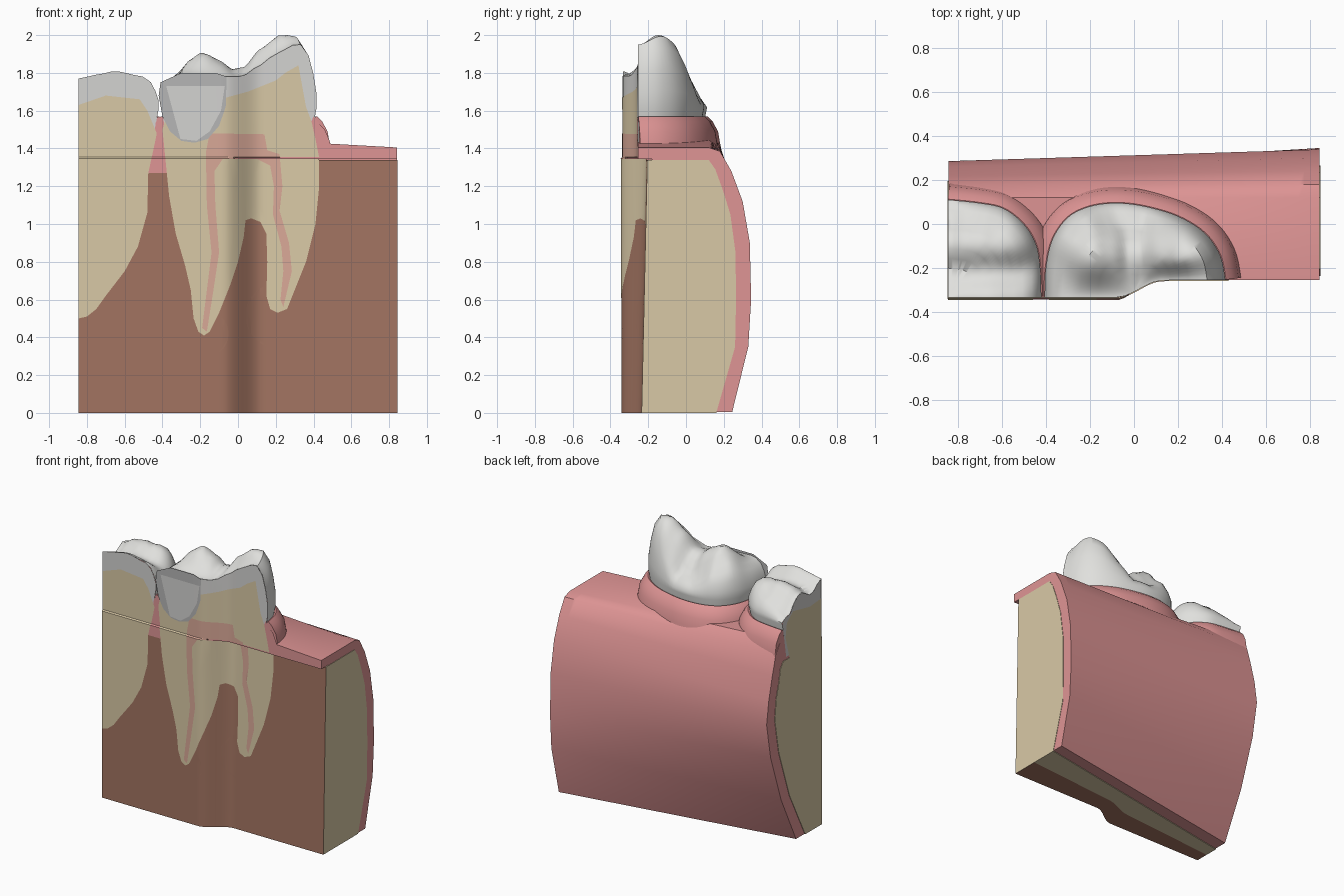
import bpy, bmesh, math
from mathutils import Vector

if "Cube" in bpy.data.objects:
    bpy.data.objects.remove(bpy.data.objects["Cube"])

def mat(name, r, g, b):
    m = bpy.data.materials.new(name)
    m.diffuse_color = [((c / 255 + .055) / 1.055) ** 2.4 for c in (r, g, b)] + [1]
    m.use_nodes = True
    m.node_tree.nodes["Principled BSDF"].inputs["Base Color"].default_value = m.diffuse_color
    return m

BROWN = mat("spongy_bone_brown", 162, 116, 97)
BEIGE = mat("dentin_beige", 217, 201, 166)
PINK = mat("gum_pink", 223, 149, 149)
PULP = mat("pulp_tan", 217, 168, 151)
ENAMEL = mat("enamel_white", 224, 224, 221)
SECTION = mat("enamel_cut_grey", 212, 211, 209)
CAVITY = mat("cavity_grey", 182, 182, 182)

def lerp(a, b, t):
    return a + (b - a) * t

def smooth(t):
    t = max(0, min(1, t))
    return t * t * (3 - 2 * t)

def curve(pts, x):
    # smooth-stepped height along x
    if x <= pts[0][0]:
        return pts[0][1]
    for (a, za), (b, zb) in zip(pts, pts[1:]):
        if x <= b:
            t = (x - a) / (b - a)
            return lerp(za, zb, .5 * t + .5 * smooth(t))
    return pts[-1][1]

def front(x, z):
    # the curved cutting plane, with a small step at z = 1.35
    t = smooth((x + .08) / .21)
    hi = lerp(-.333, -.255, t)
    lo = lerp(-.341, -.235 + .03 * min(z, 1.34) / 1.34, t)
    return lerp(lo, hi, max(0, min(1, (z - 1.346) / .008)))

XS = [-.842 + 1.684 * i / 72 for i in range(73)]

def finish(bm, name, mats, axis=None, angle=40):
    bmesh.ops.recalc_face_normals(bm, faces=bm.faces)
    if axis is not None:
        if sum(f.normal.dot(axis) * f.calc_area() for f in bm.faces) < -1e-4:
            bmesh.ops.reverse_faces(bm, faces=bm.faces)
    me = bpy.data.meshes.new(name)
    bm.to_mesh(me)
    bm.free()
    ob = bpy.data.objects.new(name, me)
    bpy.context.collection.objects.link(ob)
    for m in mats:
        me.materials.append(m)
    bpy.ops.object.select_all(action='DESELECT')
    ob.select_set(True)
    bpy.context.view_layer.objects.active = ob
    bpy.ops.object.shade_smooth_by_angle(angle=math.radians(angle))
    return ob

def loft(name, sections, mats, closed=True, axis=None, second=()):
    # skin a row of equal sections; strips listed in 'second' get material 1
    bm = bmesh.new()
    rows = [[bm.verts.new(p) for p in s] for s in sections]
    n = len(rows[0])
    for a, b in zip(rows, rows[1:]):
        for j in range(n if closed else n - 1):
            k = (j + 1) % n
            f = bm.faces.new((a[j], a[k], b[k], b[j]))
            f.material_index = 1 if j in second else 0
    if closed:
        bm.faces.new(rows[0])
        bm.faces.new(rows[-1])
    else:
        bmesh.ops.remove_doubles(bm, verts=bm.verts, dist=1e-5)
    return finish(bm, name, mats, axis)

def plate(name, pts, m, off):
    # thin sheet of an (x, z) outline laid on the cutting plane
    bm = bmesh.new()
    bm.faces.new([bm.verts.new((x, 0, z)) for x, z in pts])
    bm.normal_update()
    bmesh.ops.triangulate(bm, faces=bm.faces, ngon_method='EAR_CLIP')
    cuts = [((x, 0, 0), (1, 0, 0)) for x in XS[1:-1]]
    cuts += [((0, 0, z), (0, 0, 1)) for z in (1.346, 1.354)]
    for co, no in cuts:
        bmesh.ops.bisect_plane(bm, geom=bm.verts[:] + bm.edges[:] + bm.faces[:],
                               plane_co=co, plane_no=no, dist=1e-5)
    bmesh.ops.dissolve_degenerate(bm, dist=1e-5, edges=bm.edges)
    for v in bm.verts:
        v.co.y = front(v.co.x, v.co.z) - off
    bm.normal_update()
    finish(bm, name, [m], Vector((0, -1, 0)), 20)

def spline(pts, per=5):
    out = []
    for i in range(len(pts) - 1):
        p = [Vector(pts[max(0, min(len(pts) - 1, i + k))]) for k in (-1, 0, 1, 2)]
        for j in range(per):
            t = j / per
            out.append(.5 * (2 * p[1] + (p[2] - p[0]) * t
                             + (2 * p[0] - 5 * p[1] + 4 * p[2] - p[3]) * t * t
                             + (3 * p[1] - p[0] - 3 * p[2] + p[3]) * t ** 3))
    return out + [Vector(pts[-1])]

# jaw: gum shell and bone core, blended from left to right end profiles
GUM_L = [(.12, 1.5), (.18, 1.42), (.22, 1.28), (.26, 1.12), (.285, .95), (.24, .7), (.12, .35), (-.05, .004)]
GUM_R = [(.12, 1.405), (.18, 1.385), (.24, 1.28), (.3, 1.12), (.338, .9), (.345, .6), (.33, .35), (.245, .004)]
BONE_L = [(.1, 1.34), (.13, 1.3), (.15, 1.2), (.18, 1.1), (.195, .95), (.15, .7), (.03, .35), (-.15, 0)]
BONE_R = [(.12, 1.34), (.155, 1.29), (.195, 1.18), (.235, 1.05), (.262, .85), (.265, .6), (.26, .35), (.16, 0)]

def blend(a, b, x):
    t = (x + .845) / 1.69
    return [(x, lerp(p[0], q[0], t), lerp(p[1], q[1], t)) for p, q in zip(a, b)]

gum, bone = [], []
for x in XS:
    g = blend(GUM_L, GUM_R, x)
    gum.append([(x, front(x, 0) + .025, .004), (x, front(x, 1.34) + .025, 1.343),
                (x, front(x, 1.4), 1.343), (x, front(x, 1.4), g[0][2])] + g)
    bx = x * .845 / .842
    b = blend(BONE_L, BONE_R, bx)
    f0 = front(bx, 0)
    bone.append([(bx, front(bx, 1.34), 1.34)] + b + [(bx, lerp(f0, b[-1][1], .5), 0), (bx, f0, 0)])
loft("gum", gum, [PINK])
loft("jaw_bone", bone, [BEIGE, BROWN], second=(9, 10))

# crowns: outline in plan, biting surface as a height rule
RA = [(-.42, 1.74), (-.3, 1.79), (-.06, 1.78), (.02, 1.78), (.1, 1.83), (.2, 1.9), (.3, 1.95), (.42, 1.95)]
RB = [(-.42, 1.72), (-.33, 1.78), (-.27, 1.86), (-.19, 1.91), (-.1, 1.87), (-.03, 1.82), (.03, 1.83),
      (.12, 1.93), (.22, 2.0), (.28, 2.0), (.36, 1.97), (.42, 1.9)]
LA = [(-.845, 1.77), (-.75, 1.79), (-.65, 1.81), (-.5, 1.78), (-.42, 1.74)]

def height_right(x, y):
    f = front(x, 1.5)
    if y < -.15:
        return lerp(curve(RA, x), curve(RB, x), smooth((y - f) / (-.15 - f)))
    return max(1.7, curve(RB, x) - .18 * ((y + .15) / .17) ** 2)

def height_left(x, y):
    f = front(x, 1.5)
    t = (y - f) / (-.1 - f)
    groove = .015 * math.sin(x * 32) * min(1, max(0, t))
    if t < 1:
        return curve(LA, x) - .06 * math.sin(math.pi * t) ** 2 + min(0, groove)
    return curve(LA, x) + min(0, groove) - .1 * ((y + .1) / .12) ** 2

RINGS = [(.9, 1.36, 0), (.96, 1.52, 0), (1, 1.61, 0), (1, 1.61, .25), (.96, 1.61, .55), (.9, 1.61, .83)]

def crown(name, outline, cx, height):
    secs = []
    for p in outline:
        def at(s):
            x = cx + (p.x - cx) * s
            return x, front(x, 1.5) + (p.y - front(p.x, 1.5)) * s
        top = height(*at(.8))
        sec = [(*at(s), lerp(z, top, k)) for s, z, k in RINGS]
        sec += [(*at(s), height(*at(s))) for s in (.8, .7, .6, .5, .4, .3, .2, .1, 0)]
        secs.append(sec)
    loft(name, secs, [ENAMEL], closed=False, axis=Vector((0, 0, 1)))
    return secs

def collar(name, outline):
    secs = []
    for i, p in enumerate(outline):
        d = outline[min(i + 1, len(outline) - 1)] - outline[max(i - 1, 0)]
        n = Vector((-d.y, d.x)).normalized()
        sec = []
        for o, z in ((.085, 1.36), (.07, 1.43), (.06, 1.49), (.03, 1.545), (.003, 1.57), (-.04, 1.55), (-.05, 1.36)):
            q = p + n * o
            x = max(q.x, -.844)
            sec.append((x, max(q.y, front(x, 1.5) + .004), z))
        secs.append(sec)
    loft(name, secs, [PINK])

right_out = spline([(-.405, -.333), (-.4, -.2), (-.37, -.07), (-.3, .03), (-.2, .08), (-.08, .095), (.05, .08),
                    (.2, .035), (.32, -.04), (.39, -.14), (.415, -.255)])
left_out = spline([(-.844, .11), (-.7, .095), (-.59, .07), (-.5, 0), (-.445, -.09), (-.425, -.2), (-.42, -.333)])
rs = crown("right_molar_crown", right_out, 0, height_right)
ls = crown("left_molar_crown", left_out, -.844, height_left)
collar("right_gum_collar", right_out)
collar("left_gum_collar", left_out)

# cut enamel faces follow the crown ends
xz = lambda pts: [(p[0], p[2]) for p in pts]
plate("right_enamel_section", xz(rs[0]) + xz(rs[-1])[-2::-1], SECTION, .001)
plate("left_enamel_section", [(-.844, 1.36)] + xz(ls[-1]), SECTION, .001)

# left end faces of the left molar
def end_plate(name, pts, m, x):
    bm = bmesh.new()
    bm.faces.new([bm.verts.new((x, y, z)) for y, z in pts])
    finish(bm, name, [m], Vector((-1, 0, 0)))

end_plate("left_end_enamel", [(p[1], p[2]) for p in ls[0]] + [(-.333, 1.36)], SECTION, -.8445)
end_plate("left_end_dentin", [(-.333, 1.34), (.03, 1.34), (.075, 1.5), (.06, 1.6), (-.01, 1.66),
                              (-.2, 1.62), (-.333, 1.63)], BEIGE, -.846)

# painted anatomy on the cutting plane
for side, cx, cz, r in (("left", -.175, .42, .125), ("right", .215, .515, .175)):
    plate(side + "_root_tip_zone", [(cx + r * math.cos(a * math.pi / 16), cz + r * math.sin(a * math.pi / 16))
                                    for a in range(32)], BROWN, .0015)
plate("gum_papilla", [(-.478, 1.27), (-.365, 1.27), (-.38, 1.4), (-.41, 1.56), (-.435, 1.54), (-.45, 1.42)], PINK, .002)
plate("gum_wedge", [(.36, 1.36), (.5, 1.36), (.485, 1.44), (.46, 1.5), (.43, 1.53), (.4, 1.57), (.37, 1.5)], PINK, .002)
plate("left_dentin", [(-.844, .5), (-.8, .51), (-.75, .55), (-.7, .62), (-.6, .75), (-.53, .88), (-.48, 1.06),
                      (-.475, 1.27), (-.44, 1.43), (-.43, 1.48), (-.48, 1.6), (-.52, 1.66), (-.7, 1.68),
                      (-.844, 1.63)], BEIGE, .003)
plate("right_dentin", [(-.4, 1.5), (-.38, 1.3), (-.365, 1.15), (-.33, .95), (-.28, .78), (-.25, .65), (-.235, .5),
                       (-.21, .43), (-.18, .41), (-.15, .43), (-.1, .53), (-.04, .68), (0, .8), (.03, .93),
                       (.04, 1.02), (.07, 1.03), (.12, 1.01), (.15, .95), (.155, .8), (.15, .62), (.17, .55),
                       (.21, .53), (.26, .55), (.3, .65), (.36, .8), (.41, 1), (.43, 1.2), (.43, 1.35),
                       (.41, 1.45), (.39, 1.54), (.36, 1.62), (.32, 1.84), (.25, 1.8), (.2, 1.76), (.05, 1.7),
                       (-.06, 1.67), (-.35, 1.67)], BEIGE, .003)
plate("pulp", [(-.15, 1.48), (.14, 1.475), (.155, 1.39), (.22, 1.37), (.235, 1.2), (.22, 1.07), (.27, .9),
               (.285, .75), (.24, .56), (.225, .6), (.24, .75), (.23, .88), (.185, 1.05), (.19, 1.2), (.17, 1.31),
               (.1, 1.345), (-.08, 1.345), (-.125, 1.28), (-.12, 1.1), (-.1, .85), (-.13, .65), (-.165, .43),
               (-.19, .45), (-.165, .65), (-.14, .85), (-.165, 1.1), (-.17, 1.38)], PULP, .0045)
plate("cavity", [(-.41, 1.75), (-.42, 1.68), (-.4, 1.57), (-.36, 1.49), (-.3, 1.44), (-.23, 1.43), (-.16, 1.45),
                 (-.1, 1.52), (-.065, 1.62), (-.06, 1.78), (-.12, 1.8), (-.3, 1.8)], CAVITY, .005)
plate("cavity_filling", [(-.38, 1.73), (-.07, 1.73), (-.09, 1.6), (-.15, 1.49), (-.22, 1.44), (-.305, 1.45)],
      SECTION, .0065)
